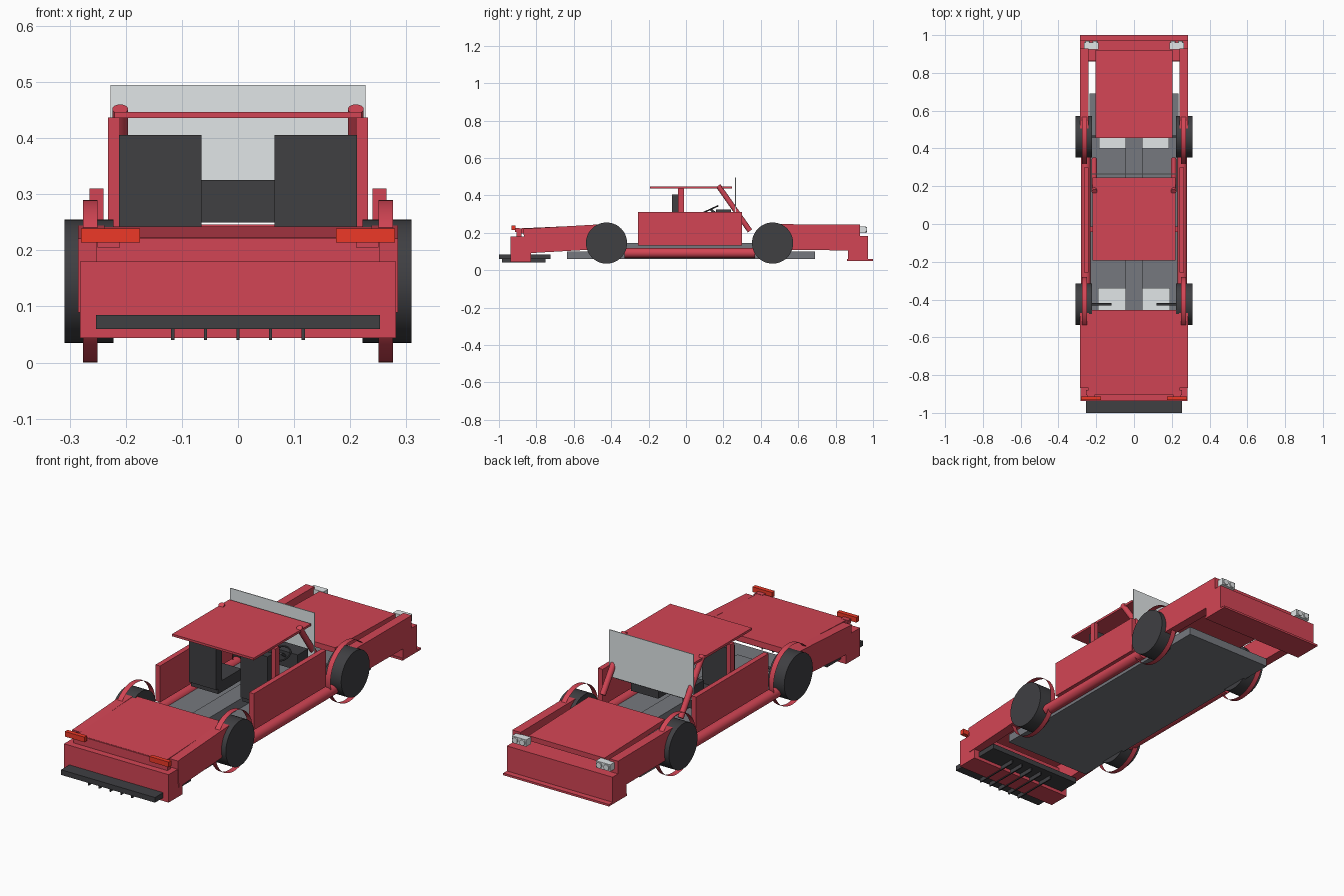
import bpy, math
from mathutils import Vector

if "Cube" in bpy.data.objects:
    bpy.data.objects.remove(bpy.data.objects["Cube"])


def material(name, rgb):
    m = bpy.data.materials.new(name)
    m.diffuse_color = (*rgb, 1)
    m.use_nodes = True
    m.node_tree.nodes["Principled BSDF"].inputs["Base Color"].default_value = m.diffuse_color
    return m


RED = material("body_red", (0.65, 0.06, 0.09))
LAMP = material("lamp_red", (0.85, 0.04, 0.02))
DARK = material("dark_trim", (0.05, 0.05, 0.055))
GREY = material("floor_grey", (0.18, 0.19, 0.21))
PALE = material("pale_glass", (0.75, 0.79, 0.8))


def finish(name, mat, smooth=True):
    o = bpy.context.object
    o.name = name
    o.data.materials.append(mat)
    if smooth:
        bpy.ops.object.shade_smooth_by_angle(angle=math.radians(40))
    return o


def box(name, x, y, z, mat, tilt=0.0):
    """Box from (min, max) ranges, optionally tilted about the x axis."""
    bpy.ops.mesh.primitive_cube_add(
        size=1, location=[sum(r) / 2 for r in (x, y, z)], rotation=(tilt, 0, 0),
        scale=[r[1] - r[0] for r in (x, y, z)])
    return finish(name, mat, False)


def rod(name, a, b, radius, mat, sides=32, cap='NGON'):
    a, b = Vector(a), Vector(b)
    bpy.ops.mesh.primitive_cylinder_add(
        vertices=sides, radius=radius, depth=(b - a).length, end_fill_type=cap,
        location=(a + b) / 2, rotation=(b - a).to_track_quat('Z', 'Y').to_euler())
    return finish(name, mat)


def span(s, a, b):
    """Mirrored x range."""
    return tuple(sorted((s * a, s * b)))


# Floor pan, tunnel and pale floor mats
box("floor_pan", (-0.235, 0.235), (-0.635, 0.69), (0.06, 0.10), GREY)
box("centre_tunnel", (-0.045, 0.045), (-0.46, 0.46), (0.10, 0.145), GREY)

# Front bodywork
box("hood", (-0.205, 0.205), (0.455, 0.92), (0.215, 0.24), RED, math.radians(-1.5))
box("front_bumper", (-0.285, 0.285), (0.865, 0.972), (0.06, 0.182), RED)
box("front_splitter", (-0.285, 0.285), (0.86, 1.0), (0.05, 0.06), RED)

# Rear bodywork
box("rear_deck", (-0.24, 0.24), (-0.9, -0.455), (0.205, 0.233), RED, math.radians(2.5))
box("rear_panel", (-0.253, 0.253), (-0.905, -0.88), (0.15, 0.222), RED)
box("rear_bumper", (-0.282, 0.282), (-0.937, -0.83), (0.044, 0.18), RED)
box("diffuser", (-0.253, 0.253), (-1.0, -0.725), (0.06, 0.085), DARK)
for i in range(5):
    x = (i - 2) * 0.058
    box("diffuser_fin", (x - 0.003, x + 0.003), (-0.985, -0.75), (0.04, 0.06), DARK)

# Cabin: roof, windshield, dashboard, steering wheel
box("roof", (-0.22, 0.22), (-0.193, 0.247), (0.436, 0.447), RED)
box("windshield", (-0.227, 0.227), (0.263, 0.267), (0.267, 0.495), PALE)
box("dashboard", (-0.21, 0.21), (0.16, 0.24), (0.25, 0.325), DARK)
bpy.ops.mesh.primitive_torus_add(
    major_radius=0.044, minor_radius=0.004, major_segments=32, minor_segments=8,
    location=(0.14, 0.13, 0.325), rotation=(math.radians(25), 0, 0))
finish("steering_wheel", DARK)
rod("steering_column", (0.14, 0.13, 0.325), (0.14, 0.18, 0.29), 0.006, DARK, 12)

for s in (-1, 1):
    # Fenders, doors, sills and pillars
    box("front_fender", span(s, 0.24, 0.285), (0.47, 0.93), (0.107, 0.245), RED,
        math.radians(-0.3))
    box("rear_fender", span(s, 0.238, 0.285), (-0.866, -0.40), (0.103, 0.235), RED,
        math.radians(3.3))
    box("door", span(s, 0.24, 0.265), (-0.257, 0.3), (0.133, 0.31), RED)
    rod("sill", (s * 0.255, -0.33, 0.092), (s * 0.255, 0.37, 0.092), 0.026, RED)
    rod("a_pillar", (s * 0.21, 0.342, 0.21), (s * 0.21, 0.172, 0.452), 0.014, RED, 24)
    box("b_pillar", span(s, 0.21, 0.232), (-0.043, -0.012), (0.2, 0.437), RED)

    # Seats and floor mats
    box("seat_back", span(s, 0.065, 0.212), (-0.075, -0.03), (0.17, 0.406), DARK)
    box("seat_cushion", span(s, 0.065, 0.212), (-0.06, 0.12), (0.145, 0.2), DARK)
    box("front_mat", span(s, 0.045, 0.185), (0.40, 0.46), (0.10, 0.108), PALE)
    box("rear_mat", span(s, 0.045, 0.19), (-0.46, -0.34), (0.10, 0.108), PALE)

    # Lights
    box("tail_light", span(s, 0.175, 0.28), (-0.933, -0.912), (0.214, 0.239), LAMP)
    box("tail_light_mount", span(s, 0.21, 0.25), (-0.915, -0.89), (0.205, 0.225), RED)
    box("headlight", span(s, 0.188, 0.265), (0.925, 0.962), (0.2, 0.233), PALE)
    for x in (0.207, 0.246):
        rod("headlight_lens", (s * x, 0.955, 0.2165), (s * x, 0.968, 0.2165),
            0.014, PALE, 24)

    # Wheels, axle stubs and thin open arch bands
    for y in (-0.425, 0.463):
        rod("wheel", (s * 0.222, y, 0.145), (s * 0.309, y, 0.145), 0.11, DARK, 48)
        rod("axle_stub", (s * 0.12, y, 0.145), (s * 0.222, y, 0.145), 0.006, DARK, 12)
        rod("wheel_arch", (s * 0.25, y, 0.145), (s * 0.276, y, 0.145), 0.145, RED, 48,
            'NOTHING')
